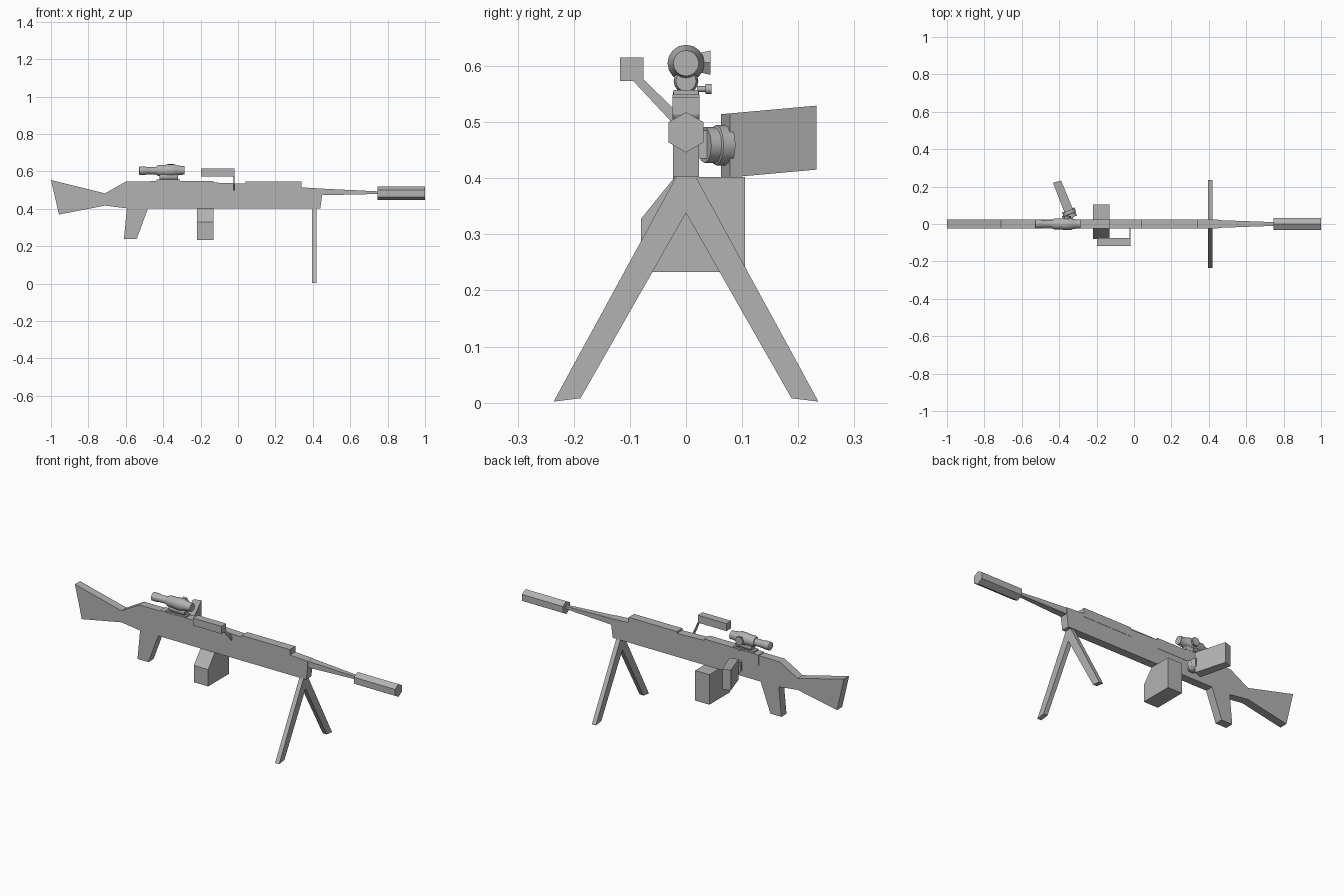
import bpy, bmesh, math
from mathutils import Vector, Matrix

if "Cube" in bpy.data.objects:
    bpy.data.objects.remove(bpy.data.objects["Cube"])

grey = bpy.data.materials.new("gunmetal grey")
grey.diffuse_color = (0.45, 0.45, 0.45, 1)
grey.use_nodes = True
grey.node_tree.nodes["Principled BSDF"].inputs["Base Color"].default_value = grey.diffuse_color


def finish(name, bm, smooth=False):
    bmesh.ops.recalc_face_normals(bm, faces=bm.faces)
    me = bpy.data.meshes.new(name)
    bm.to_mesh(me)
    bm.free()
    me.materials.append(grey)
    ob = bpy.data.objects.new(name, me)
    bpy.context.collection.objects.link(ob)
    if smooth:
        bpy.ops.object.select_all(action='DESELECT')
        ob.select_set(True)
        bpy.context.view_layer.objects.active = ob
        bpy.ops.object.shade_smooth_by_angle(angle=math.radians(40))
    return ob


def prism(name, pts, a, b, axis='y'):
    """Extrude an outline along one axis: (x, z) along y, (y, z) along x, (x, y) along z."""
    place = {'y': lambda p, d: (p[0], d, p[1]),
             'x': lambda p, d: (d, p[0], p[1]),
             'z': lambda p, d: (p[0], p[1], d)}[axis]
    bm = bmesh.new()
    lo = [bm.verts.new(place(p, a)) for p in pts]
    hi = [bm.verts.new(place(p, b)) for p in pts]
    bm.faces.new(lo)
    bm.faces.new(hi)
    n = len(pts)
    for i in range(n):
        j = (i + 1) % n
        bm.faces.new((lo[i], lo[j], hi[j], hi[i]))
    return finish(name, bm)


def box(name, x0, x1, y0, y1, z0, z1):
    return prism(name, [(x0, z0), (x1, z0), (x1, z1), (x0, z1)], y0, y1)


def lathe(name, profile, origin, direction=(1, 0, 0), sides=16, smooth=True):
    """Solid of revolution from (distance, radius) pairs."""
    rot = Vector(direction).to_track_quat('Z', 'Y').to_matrix().to_4x4()
    mat = Matrix.Translation(origin) @ rot
    bm = bmesh.new()
    rings = []
    for d, r in profile:
        rings.append([bm.verts.new(mat @ Vector((r * math.cos(t), r * math.sin(t), d)))
                      for t in (2 * math.pi * i / sides for i in range(sides))])
    for A, B in zip(rings, rings[1:]):
        for i in range(sides):
            j = (i + 1) % sides
            bm.faces.new((A[i], A[j], B[j], B[i]))
    bm.faces.new(rings[0])
    bm.faces.new(rings[-1])
    return finish(name, bm, smooth)


W = 0.023

# Stock, receiver and pistol grip
prism("stock", [(-1, .554), (-.711, .482), (-.711, .417), (-.957, .369)], -W, W)
prism("receiver", [(-.711, .482), (-.6, .545), (-.13, .545), (-.13, .54), (.04, .534),
                   (.34, .534), (.34, .514), (.45, .508), (.45, .472), (.44, .402),
                   (-.593, .402), (-.711, .417)], -W, W)
prism("grip", [(-.594, .402), (-.61, .238), (-.542, .238), (-.481, .402)], -W, W)

# Raised covers on the receiver
box("feed_cover", -.47, -.13, -.0245, .0245, .49, .549)
box("handguard", .04, .34, -.0245, .0245, .495, .545)

# Tapered barrel
bm = bmesh.new()
ends = []
for x, w, z0, z1 in ((.44, .021, .472, .508), (.75, .010, .479, .493)):
    ends.append([bm.verts.new((x, y, z)) for y, z in ((-w, z0), (w, z0), (w, z1), (-w, z1))])
for i in range(4):
    j = (i + 1) % 4
    bm.faces.new((ends[0][i], ends[0][j], ends[1][j], ends[1][i]))
for e in ends:
    bm.faces.new(e)
finish("barrel", bm)

# Six-sided muzzle sleeve with points up and down
prism("muzzle_sleeve", [(.036 * math.sin(i * math.pi / 3), .482 + .036 * math.cos(i * math.pi / 3))
                        for i in range(6)], .745, 1, 'x')

# Bipod legs
for side, name in ((-1, "left_leg"), (1, "right_leg")):
    prism(name, [(side * y, z) for y, z in ((.236, .002), (.188, .008), (0, .338), (0, .405), (.018, .402))],
          .396, .421, 'x')

# Ammunition box with sloping shoulder
prism("ammo_box", [(-.08, .233), (.105, .233), (.105, .402), (-.02, .402), (-.08, .328)],
      -.219, -.13, 'x')

# Carry handle and its thin strut
box("carry_handle", -.199, -.02, -.118, -.076, .573, .615)
prism("handle_strut", [(-.102, .582), (-.09, .59), (-.018, .52), (-.018, .492)], -.024, -.02, 'x')

# Side panel standing at an angle on its hinge
panel = prism("side_panel", [(-.433, .22), (-.39, .233), (-.326, .078), (-.372, .062)], .408, .522, 'z')
for v in panel.data.vertices:
    v.co.z += (v.co.y - .15) * .09
side = Vector((-.38, .92, 0)).normalized()
box("hinge_mount", -.365, -.325, .02, .04, .435, .485)
lathe("hinge_drum", [(0, .032), (.02, .032), (.022, .036), (.045, .036)], (-.335, .033, .459), side, 12)

# Sight: tube, housing, lower ring and knobs
lathe("sight_tube", [(0, .017), (.004, .023), (.035, .023), (.04, .020), (.10, .020), (.105, .026)],
      (-.53, 0, .604))
lathe("sight_housing", [(0, .024), (.012, .030), (.05, .030), (.06, .033), (.095, .033), (.11, .027),
                        (.14, .023), (.151, .023)], (-.436, 0, .605))
lathe("sight_lower_ring", [(0, .019), (.01, .022), (.09, .022), (.10, .018)], (-.42, 0, .573))
box("sight_base", -.435, -.31, -.022, .022, .546, .557)
lathe("sight_side_flap", [(0, .020), (.02, .025)], (-.36, .024, .606), (0, 1, 0), 6, False)
lathe("sight_knob", [(0, .005), (.015, .005), (.015, .009), (.025, .009)], (-.36, .02, .559), (0, 1, 0), 12)
